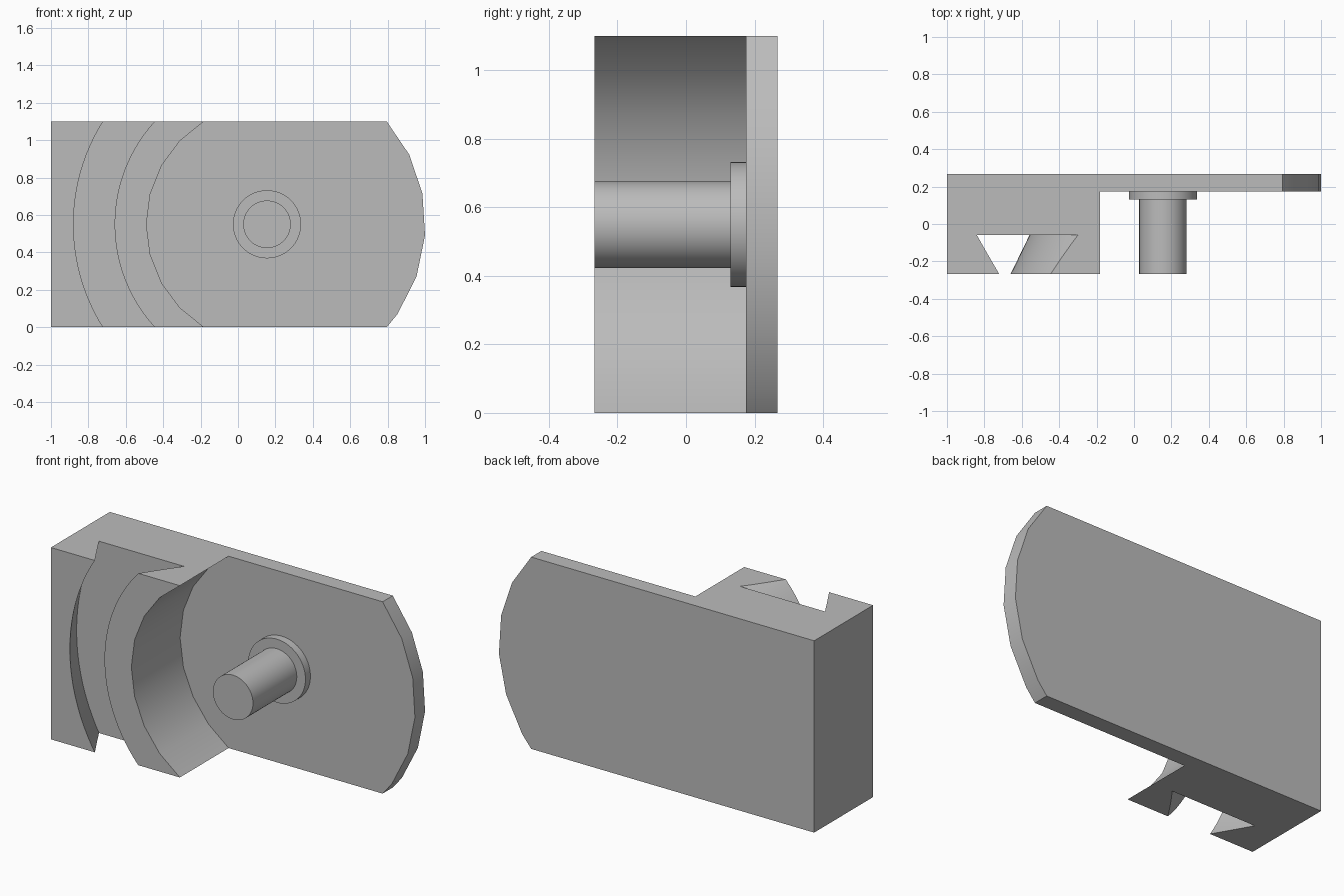
import bpy, bmesh, math

if "Cube" in bpy.data.objects:
    bpy.data.objects.remove(bpy.data.objects["Cube"])

CX, CZ = 0.155, 0.55          # shared axis of pin, groove and both arcs
H = 1.1
FRONT, STEP, BACK = -0.267, 0.175, 0.267

grey = bpy.data.materials.new("plain grey")
grey.use_nodes = True
color = (0.5, 0.5, 0.5, 1)
grey.diffuse_color = color
grey.node_tree.nodes["Principled BSDF"].inputs["Base Color"].default_value = color


def make_object(name, bm):
    bmesh.ops.recalc_face_normals(bm, faces=bm.faces[:])
    mesh = bpy.data.meshes.new(name)
    bm.to_mesh(mesh)
    bm.free()
    mesh.materials.append(grey)
    ob = bpy.data.objects.new(name, mesh)
    bpy.context.collection.objects.link(ob)
    return ob


def smooth(ob):
    bpy.ops.object.select_all(action="DESELECT")
    ob.select_set(True)
    bpy.context.view_layer.objects.active = ob
    bpy.ops.object.shade_smooth_by_angle(angle=math.radians(30))


def revolve(name, profile, segments, closed):
    """Spin (radius, y) points around the shared axis."""
    bm = bmesh.new()
    verts = [bm.verts.new((CX + r, y, CZ)) for r, y in profile]
    pairs = list(zip(verts, verts[1:]))
    if closed:
        pairs.append((verts[-1], verts[0]))
    edges = [bm.edges.new(p) for p in pairs]
    bmesh.ops.spin(bm, geom=verts + edges, cent=(CX, 0, CZ), axis=(0, 1, 0),
                   angle=math.tau, steps=segments, use_duplicate=False)
    bmesh.ops.remove_doubles(bm, verts=bm.verts[:], dist=0.0005)
    return make_object(name, bm)


def arc_point(radius, degrees):
    a = math.radians(degrees)
    return CX + radius * math.cos(a), CZ + radius * math.sin(a)


# Body: plan outline split by the concave arc, extruded in two steps
bm = bmesh.new()


def vert(x, z):
    return bm.verts.new((x, BACK, z))


inner_half = 58.5
inner = [vert(*arc_point(0.645, 180 - inner_half + i * inner_half / 4)) for i in range(1, 8)]
inner = [vert(-0.182, H)] + inner + [vert(-0.182, 0)]
nose = [vert(*arc_point(0.847, a)) for a in (-34.6, -19.3, -4, 11.2, 26)]
nose = [vert(0.795, 0)] + nose + [vert(0.795, H)]
left = bm.faces.new([vert(-1, H)] + inner + [vert(-1, 0)])
right = bm.faces.new(inner + nose)


def extrude(faces, depth):
    result = bmesh.ops.extrude_face_region(bm, geom=faces)["geom"]
    moved = [g for g in result if isinstance(g, bmesh.types.BMVert)]
    bmesh.ops.translate(bm, verts=moved, vec=(0, -depth, 0))
    return [g for g in result if isinstance(g, bmesh.types.BMFace)]


caps = extrude([left, right], BACK - STEP)
block = min(caps, key=lambda f: f.calc_center_median().x)
extrude([block], STEP - FRONT)
bmesh.ops.dissolve_limit(bm, angle_limit=0.01, verts=bm.verts[:], edges=bm.edges[:])
body = make_object("mount_body", bm)

# Curved dovetail groove, cut with a revolved trapezoid
cutter = revolve("groove_cutter",
                 [(0.714, -0.06), (1.137, -0.06), (1.010, -0.317), (0.839, -0.317)],
                 120, True)
cutter.hide_render = True
cut = body.modifiers.new("groove", "BOOLEAN")
cut.operation = "DIFFERENCE"
cut.solver = "EXACT"
cut.object = cutter
bpy.context.view_layer.objects.active = body
bpy.ops.object.modifier_apply(modifier=cut.name)
bpy.data.objects.remove(cutter)
smooth(body)

# Pin with a flange at its root
pin = revolve("flanged_pin",
              [(0, FRONT), (0.127, FRONT), (0.127, 0.13), (0.182, 0.13), (0.182, STEP), (0, STEP)],
              64, False)
smooth(pin)
